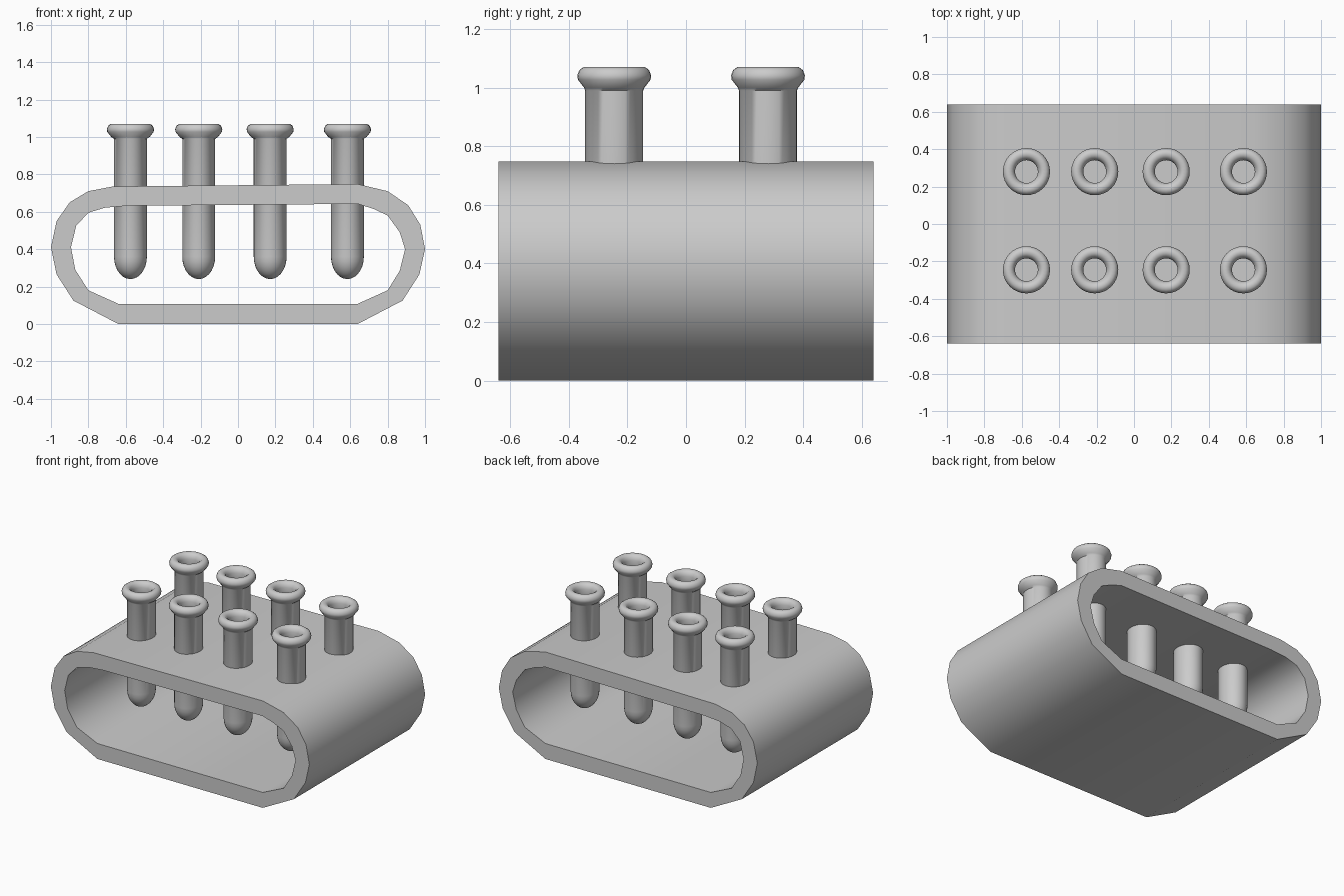
import bpy, bmesh, math

if "Cube" in bpy.data.objects:
    bpy.data.objects.remove(bpy.data.objects["Cube"])

def finish(name, bm, angle):
    bmesh.ops.recalc_face_normals(bm, faces=bm.faces)
    me = bpy.data.meshes.new(name)
    bm.to_mesh(me)
    bm.free()
    ob = bpy.data.objects.new(name, me)
    bpy.context.collection.objects.link(ob)
    bpy.ops.object.select_all(action='DESELECT')
    ob.select_set(True)
    bpy.context.view_layer.objects.active = ob
    bpy.ops.object.shade_smooth_by_angle(angle=math.radians(angle))
    return ob

# Rack: rounded band, matched outer and inner outlines (x, z)
outer = [(-0.64, 0), (-0.88, 0.125), (-0.97, 0.265), (-1, 0.41), (-0.97, 0.55),
         (-0.90, 0.65), (-0.80, 0.71), (-0.67, 0.735), (0.64, 0.748), (0.80, 0.71),
         (0.91, 0.635), (0.975, 0.53), (1, 0.40), (0.97, 0.265), (0.88, 0.125), (0.64, 0)]
inner = [(-0.64, 0.108), (-0.80, 0.18), (-0.87, 0.29), (-0.893, 0.41), (-0.865, 0.525),
         (-0.80, 0.595), (-0.71, 0.622), (-0.59, 0.632), (0.64, 0.642), (0.725, 0.615),
         (0.80, 0.58), (0.865, 0.49), (0.893, 0.40), (0.865, 0.285), (0.80, 0.18), (0.64, 0.108)]
bm = bmesh.new()
loops = [[bm.verts.new((x, y, z)) for x, z in prof]
         for prof, y in ((outer, -0.64), (outer, 0.64), (inner, 0.64), (inner, -0.64))]
n = len(outer)
for k in range(4):
    a, b = loops[k], loops[(k + 1) % 4]
    for i in range(n):
        j = (i + 1) % n
        bm.faces.new((a[i], a[j], b[j], b[i]))
finish("rack", bm, 40)

# Tube: rings of (x radius, y radius, z), round bottom to rolled lip and shallow mouth
RX, RY, SEG = 0.088, 0.099, 32
rings = []
for k in range(1, 8):
    t = k / 7 * math.pi / 2
    rings.append((RX * math.sin(t), RY * math.sin(t), 0.36 - 0.12 * math.cos(t)))
rings.append((RX, RY, 0.99))
lip = [(0.103, 1.0), (0.124, 1.027), (0.126, 1.042), (0.119, 1.06), (0.105, 1.07),
       (0.086, 1.07), (0.070, 1.058), (0.061, 1.035), (0.063, 1.0)]
rings += [(r, r, z) for r, z in lip]

def make_tube(name, cx, cy):
    bm = bmesh.new()
    loops = []
    for rx, ry, z in rings:
        loops.append([bm.verts.new((cx + rx * math.cos(2 * math.pi * i / SEG),
                                    cy + ry * math.sin(2 * math.pi * i / SEG), z))
                      for i in range(SEG)])
    for a, b in zip(loops, loops[1:]):
        for i in range(SEG):
            j = (i + 1) % SEG
            bm.faces.new((a[i], a[j], b[j], b[i]))
    tip = bm.verts.new((cx, cy, 0.24))
    for i in range(SEG):
        bm.faces.new((tip, loops[0][(i + 1) % SEG], loops[0][i]))
    bm.faces.new(loops[-1])
    finish(name, bm, 50)

# Two rows of four tubes
for row, y in (("front", -0.245), ("back", 0.28)):
    for i, x in enumerate((-0.575, -0.21, 0.172, 0.585)):
        make_tube(f"{row}_tube_{i + 1}", x, y)
